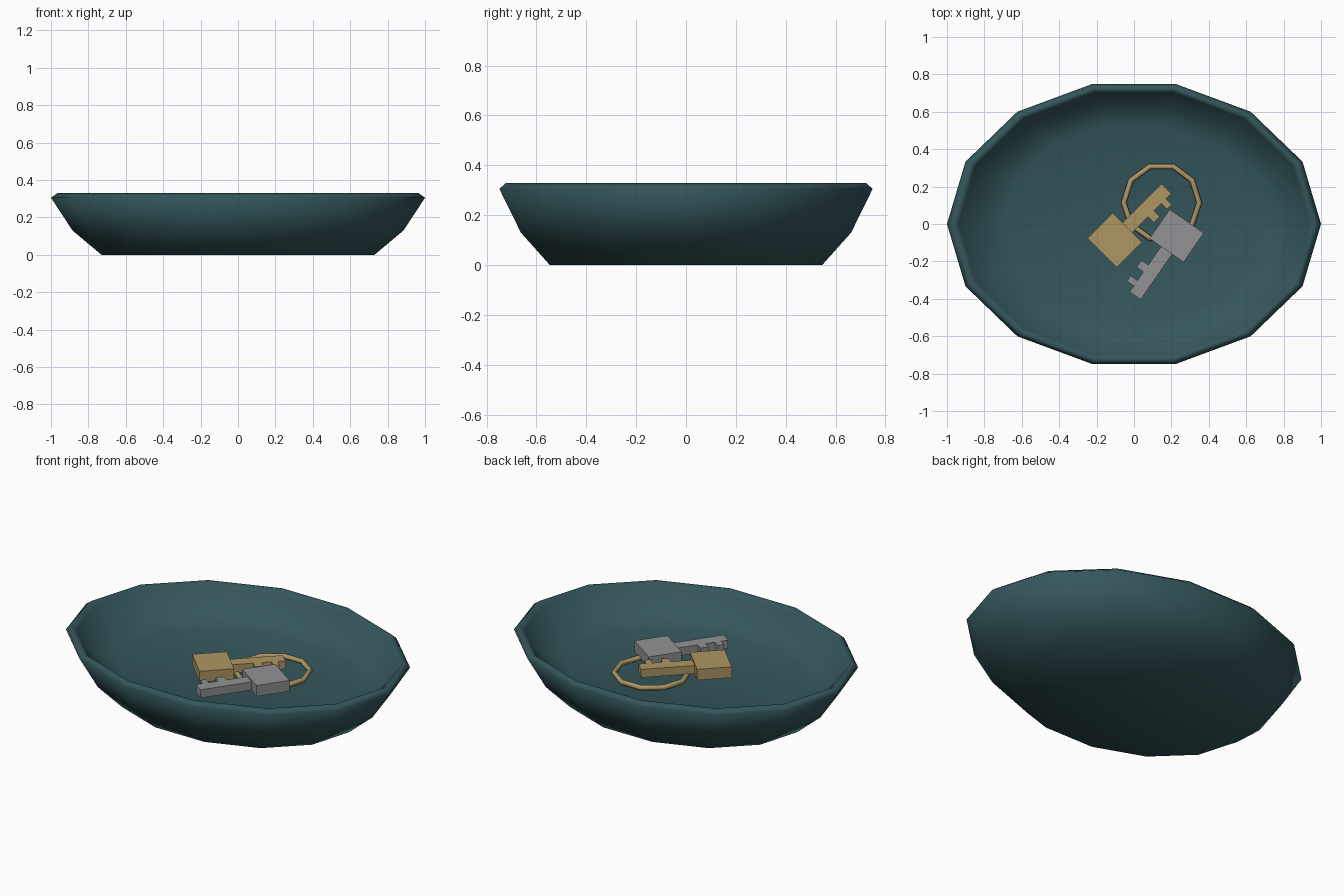
import bpy, bmesh
from math import cos, sin, pi, radians
from mathutils import Matrix

cube = bpy.data.objects.get("Cube")
if cube:
    bpy.data.objects.remove(cube, do_unlink=True)


def material(name, rgb):
    m = bpy.data.materials.new(name)
    m.use_nodes = True
    m.diffuse_color = (*rgb, 1)
    m.node_tree.nodes["Principled BSDF"].inputs["Base Color"].default_value = (*rgb, 1)
    return m


teal = material("dark teal glaze", (0.034, 0.093, 0.105))
gold = material("dull brass", (0.42, 0.305, 0.125))
grey = material("dull steel", (0.29, 0.29, 0.305))


def make_object(name, bm, mat, smooth=False):
    bmesh.ops.recalc_face_normals(bm, faces=bm.faces)
    for f in bm.faces:
        f.smooth = smooth
    mesh = bpy.data.meshes.new(name)
    bm.to_mesh(mesh)
    bm.free()
    mesh.materials.append(mat)
    obj = bpy.data.objects.new(name, mesh)
    bpy.context.collection.objects.link(obj)
    return obj


def skin(bm, rings, closed=False):
    """Bridge a list of equal vertex rings with quads."""
    n = len(rings[0])
    pairs = list(zip(rings, rings[1:] + rings[:1])) if closed else list(zip(rings, rings[1:]))
    for a, b in pairs:
        for i in range(n):
            j = (i + 1) % n
            bm.faces.new((a[i], a[j], b[j], b[i]))


# Oval bowl: a 14-sided profile, outside from foot to rim, then inside to floor
SIDES, OVAL = 14, 0.768
profile = [(0.73, 0), (0.885, 0.13), (1.0, 0.305), (0.965, 0.33),
           (0.94, 0.305), (0.84, 0.19), (0.70, 0.15)]
bm = bmesh.new()
rings = []
for r, z in profile:
    angles = [2 * pi * i / SIDES for i in range(SIDES)]
    rings.append([bm.verts.new((r * cos(a), r * OVAL * sin(a), z)) for a in angles])
skin(bm, rings)
bm.faces.new(rings[0])
bm.faces.new(rings[-1])
make_object("bowl", bm, teal, smooth=True)

# Key ring: a ten-sided torus lying on the floor
bm = bmesh.new()
rings = []
for i in range(10):
    a = 2 * pi * i / 10
    ring = []
    for k in range(6):
        t = 2 * pi * k / 6
        r = 0.202 + 0.015 * cos(t)
        ring.append(bm.verts.new((0.147 + r * cos(a), 0.115 + r * sin(a), 0.166 + 0.015 * sin(t))))
    rings.append(ring)
skin(bm, rings, closed=True)
make_object("key_ring", bm, gold, smooth=True)


def prism(bm, outline, z0, z1):
    """Extrude a flat outline between two heights."""
    low = [bm.verts.new((x, y, z0)) for x, y in outline]
    high = [bm.verts.new((x, y, z1)) for x, y in outline]
    skin(bm, [low, high])
    bm.faces.new(low)
    bm.faces.new(high)


# Keys: square bow and a toothed shaft pointing along local x
BOW = [(-0.095, -0.111), (0.095, -0.111), (0.095, 0.111), (-0.095, 0.111)]
SHAFT = [(0.08, 0.036), (0.08, -0.036), (0.215, -0.036), (0.215, -0.08),
         (0.26, -0.08), (0.26, -0.036), (0.315, -0.036), (0.315, -0.08),
         (0.35, -0.08), (0.35, -0.036), (0.39, -0.036), (0.39, 0.036)]


def key(name, mat, x, y, angle):
    place = Matrix.Translation((x, y, 0)) @ Matrix.Rotation(radians(angle), 4, "Z")
    for part, outline, z0, z1 in (("bow", BOW, 0.168, 0.233), ("shaft", SHAFT, 0.173, 0.222)):
        bm = bmesh.new()
        prism(bm, outline, z0, z1)
        bm.transform(place)
        make_object(name + "_" + part, bm, mat)


key("brass_key", gold, -0.103, -0.087, 45)
key("steel_key", grey, 0.228, -0.063, -124.7)
